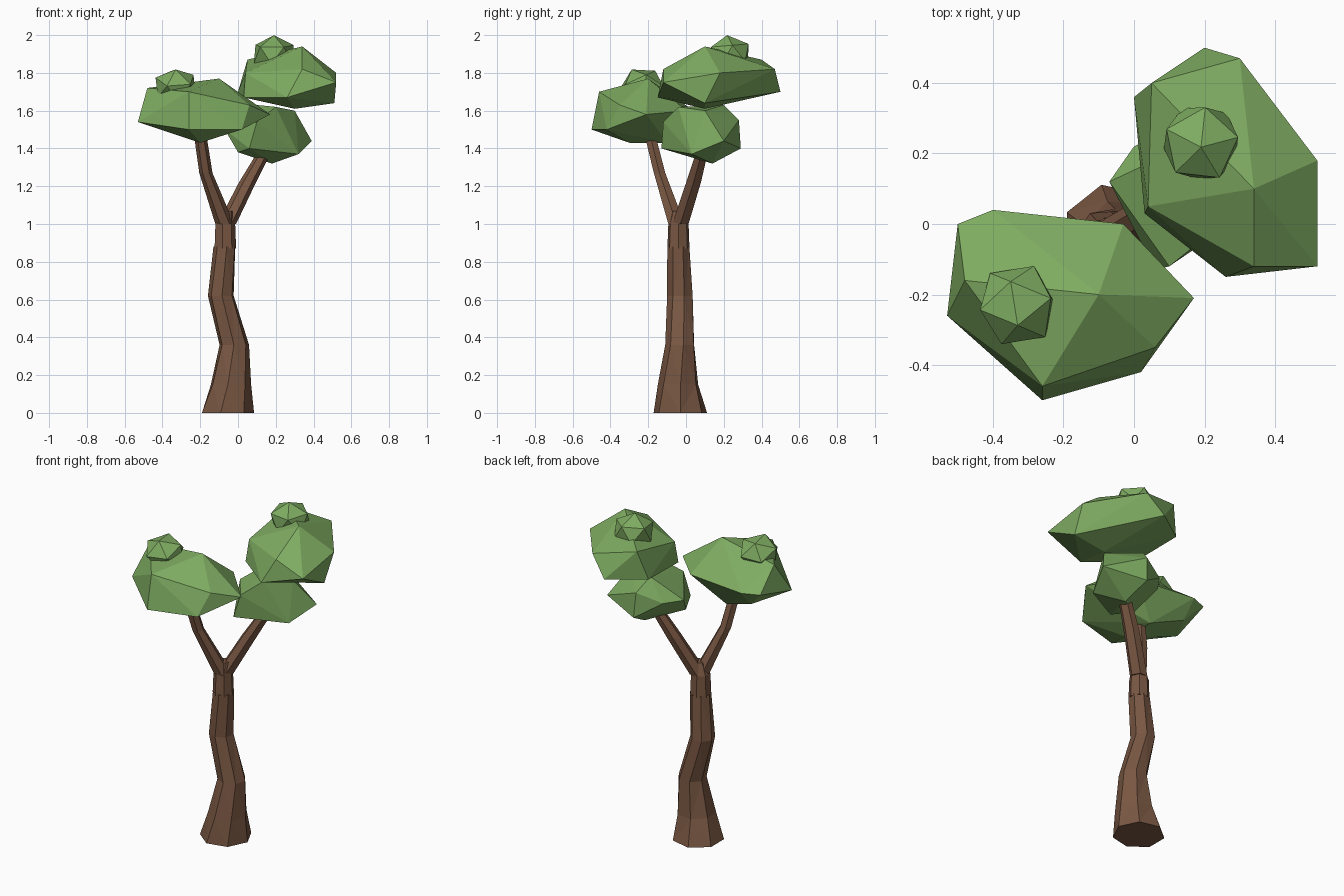
import bpy
import bmesh
from math import sin, cos, tau
from mathutils import Matrix, Vector

default_cube = bpy.data.objects.get("Cube")
if default_cube:
    bpy.data.objects.remove(default_cube, do_unlink=True)


def make_material(name, colour):
    material = bpy.data.materials.new(name)
    material.use_nodes = True
    material.diffuse_color = colour
    shader = material.node_tree.nodes["Principled BSDF"]
    shader.inputs["Base Color"].default_value = colour
    return material


bark = make_material("bark brown", (0.19, 0.095, 0.055, 1))
leaf = make_material("leaf green", (0.21, 0.41, 0.12, 1))


def finish(name, bm, material):
    """Turn the bmesh into a flat shaded object."""
    bmesh.ops.recalc_face_normals(bm, faces=bm.faces)
    mesh = bpy.data.meshes.new(name)
    bm.to_mesh(mesh)
    bm.free()
    mesh.materials.append(material)
    thing = bpy.data.objects.new(name, mesh)
    bpy.context.scene.collection.objects.link(thing)


def limb(name, sides, twist, rings):
    """Skin a stack of level rings, each given as x, y, z and radius."""
    bm = bmesh.new()
    loops = []
    for level, (x, y, z, radius) in enumerate(rings):
        angles = [tau * side / sides + twist * level for side in range(sides)]
        loops.append([
            bm.verts.new((x + radius * cos(angle), y + radius * sin(angle), z))
            for angle in angles
        ])
    for lower, upper in zip(loops, loops[1:]):
        for side in range(sides):
            following = (side + 1) % sides
            bm.faces.new((lower[side], lower[following],
                          upper[following], upper[side]))
    bmesh.ops.triangulate(bm, faces=bm.faces)
    bm.faces.new(loops[0])
    bm.faces.new(loops[-1])
    finish(name, bm, bark)


def clump(name, corners):
    """Wrap a faceted leaf mass around its corner points."""
    bm = bmesh.new()
    for corner in corners:
        bm.verts.new(corner)
    hull = bmesh.ops.convex_hull(bm, input=bm.verts)
    inner = [item for item in hull["geom_interior"]
             if isinstance(item, bmesh.types.BMVert)]
    bmesh.ops.delete(bm, geom=inner, context="VERTS")
    finish(name, bm, leaf)


def tuft(name, centre, lean, spin):
    """Set a small, leaning, slightly flattened leaf ball on a larger mass."""
    bm = bmesh.new()
    placement = (Matrix.Translation(Vector(centre))
                 @ Matrix.Diagonal((0.12, 0.12, 0.1, 1))
                 @ Matrix.Rotation(lean, 4, "X")
                 @ Matrix.Rotation(spin, 4, "Z"))
    bmesh.ops.create_icosphere(bm, subdivisions=1, radius=1, matrix=placement)
    finish(name, bm, leaf)


# Trunk with a flared foot and a slight sway
limb("trunk", sides=7, twist=0.1, rings=[
    (-0.06, -0.03, 0, 0.145),
    (-0.04, -0.04, 0.15, 0.11),
    (-0.02, -0.03, 0.36, 0.08),
    (-0.09, -0.03, 0.62, 0.07),
    (-0.07, -0.04, 0.88, 0.06),
])

# Fork collar above the trunk
limb("trunk_fork", sides=7, twist=0, rings=[
    (-0.07, -0.04, 0.87, 0.06),
    (-0.07, -0.04, 1, 0.055),
    (-0.06, -0.04, 1.07, 0.035),
])

# Two bent branches that carry the leaves
limb("right_branch", sides=6, twist=0, rings=[
    (-0.07, -0.05, 1, 0.05),
    (-0.17, -0.14, 1.27, 0.035),
    (-0.2, -0.19, 1.47, 0.033),
])
limb("left_branch", sides=6, twist=0, rings=[
    (-0.06, -0.03, 1, 0.05),
    (0.05, 0.04, 1.22, 0.045),
    (0.15, 0.09, 1.4, 0.035),
])

# Right leaf mass: rim, then crown, then underside
clump("right_leaves", [
    (-0.53, -0.26, 1.54), (-0.26, -0.5, 1.5), (0.02, -0.42, 1.5),
    (0.17, -0.21, 1.58), (-0.03, 0, 1.6), (-0.4, 0.04, 1.6), (-0.5, 0, 1.6),
    (-0.1, -0.2, 1.77), (-0.48, -0.16, 1.72), (-0.26, -0.46, 1.7),
    (0.06, -0.35, 1.63), (-0.4, -0.05, 1.5),
    (-0.2, -0.3, 1.43), (-0.2, -0.1, 1.43),
])

# Left leaf masses, one stacked over the other
clump("left_upper_leaves", [
    (0.51, 0.1, 1.64), (0.26, -0.15, 1.67), (0.03, 0.03, 1.67),
    (0, 0.36, 1.7), (0.2, 0.5, 1.7), (0.3, 0.47, 1.82),
    (0.52, 0.18, 1.8), (0.52, -0.12, 1.75), (0.34, -0.12, 1.82),
    (0.04, 0.05, 1.8), (0.05, 0.4, 1.87), (0.34, 0.1, 1.94),
    (0.3, 0.1, 1.61),
])
clump("left_lower_leaves", [
    (-0.07, 0.12, 1.5), (0, 0, 1.38), (0.06, -0.13, 1.4),
    (0.32, 0.03, 1.37), (0.39, 0.2, 1.44), (0.15, 0.29, 1.4),
    (0.1, -0.12, 1.54), (0.3, 0.1, 1.6), (0.14, 0.28, 1.55),
    (0, 0.22, 1.5), (0.2, -0.04, 1.62), (0.1, 0.2, 1.63),
    (0.18, 0.14, 1.32),
])

# Small tufts on the crowns
tuft("right_tuft", centre=(-0.33, -0.23, 1.73), lean=0.5, spin=0.5)
tuft("left_tuft", centre=(0.19, 0.23, 1.9), lean=0.1, spin=0.2)
